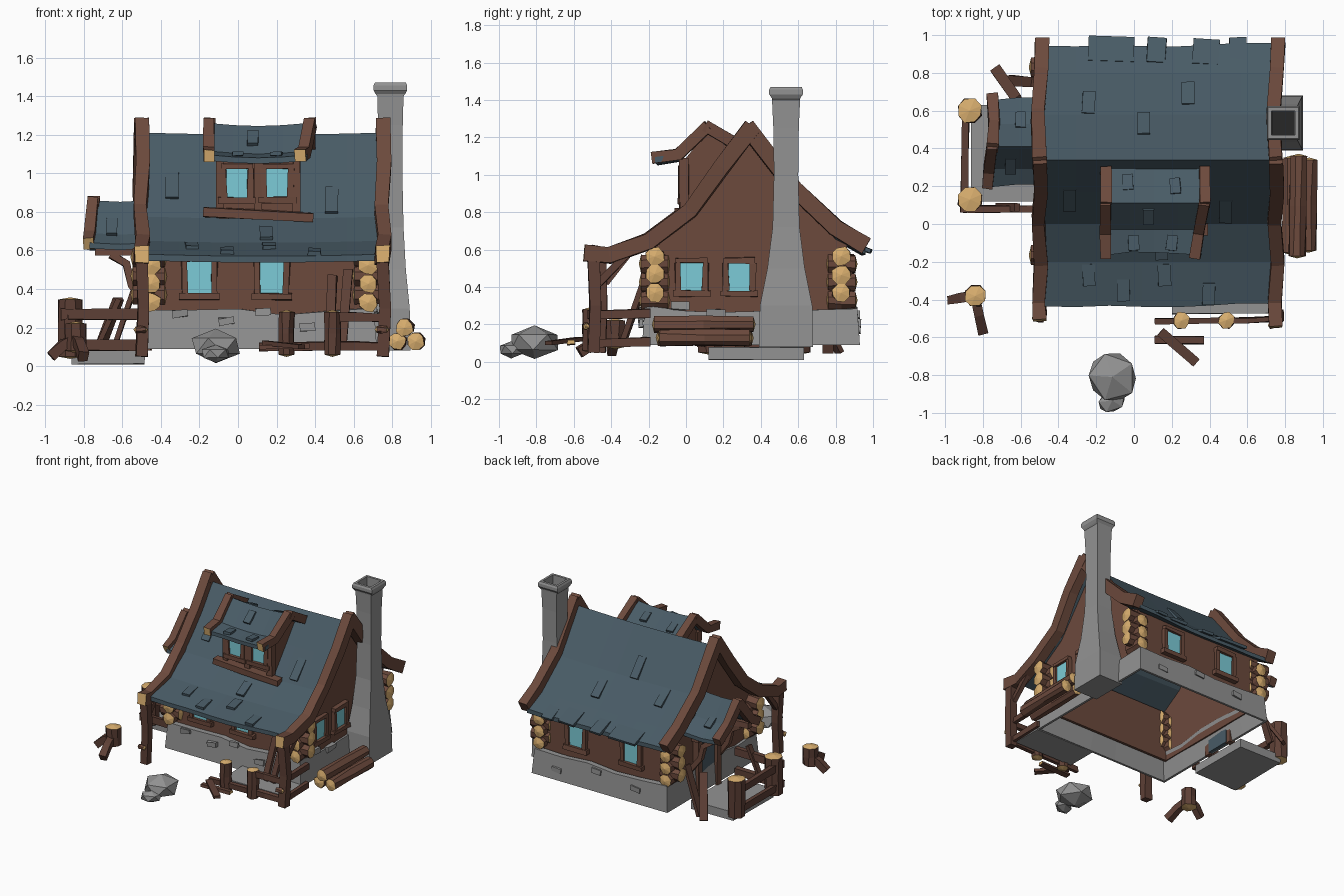
import bpy, bmesh, math, random
from mathutils import Vector as V

if "Cube" in bpy.data.objects:
    bpy.data.objects.remove(bpy.data.objects["Cube"])
random.seed(4)

def mat(name, c):
    m = bpy.data.materials.new(name)
    m.diffuse_color = (*c, 1)
    m.use_nodes = True
    m.node_tree.nodes["Principled BSDF"].inputs["Base Color"].default_value = m.diffuse_color
    return m
WOOD = mat("wood", (.15, .068, .046))
DARK = mat("dark_wood", (.11, .05, .036))
CUT = mat("cut_wood", (.70, .43, .16))
SLATE = mat("slate", (.066, .105, .132))
GLASS = mat("glass", (.20, .60, .68))
STONE = mat("stone", (.29, .29, .29))
SOOT = mat("soot", (.02, .02, .02))

def loft(name, rings, m, end=None, loop=False, bulge=0, ends=2):
    """Skin a list of rings; ends are n-gons, or pointed fans if bulge is set."""
    n, k = len(rings[0]), len(rings)
    vs = [tuple(p) for r in rings for p in r]
    fs = [(i*n+j, i*n+(j+1) % n, (i+1) % k*n+(j+1) % n, (i+1) % k*n+j)
          for i in range(k if loop else k-1) for j in range(n)]
    side = len(fs)
    if not loop:
        for i, nxt in ((0, 1), (k-1, k-2)):
            if bulge:
                c = sum((V(p) for p in rings[i]), V())/n
                c2 = sum((V(p) for p in rings[nxt]), V())/n
                vs.append(tuple(c+(c-c2).normalized()*bulge))
                fs += [(i*n+j, i*n+(j+1) % n, len(vs)-1) for j in range(n)]
            else:
                fs.append(tuple(range(i*n, i*n+n)))
    me = bpy.data.meshes.new(name)
    me.from_pydata(vs, [], fs)
    me.materials.append(m)
    me.materials.append(end or m)
    for p in me.polygons:
        p.material_index = int(p.index >= side and (ends == 2 or p.index == side))
    ob = bpy.data.objects.new(name, me)
    bpy.context.collection.objects.link(ob)
    bm = bmesh.new()
    bm.from_mesh(me)
    bmesh.ops.recalc_face_normals(bm, faces=bm.faces)
    bm.to_mesh(me)
    bm.free()
    return ob

def tube(name, path, w, h, m=WOOD, end=None, n=4, jit=.004, bulge=0, ends=2):
    """Bar with half sizes w (sideways) and h (up) swept along a path."""
    path = [V(p) for p in path]
    if len(path) == 2 and jit and n > 4:
        path.insert(1, (path[0]+path[1])/2)
    rings = []
    for i, p in enumerate(path):
        t = (path[min(i+1, len(path)-1)]-path[max(i-1, 0)]).normalized()
        s = t.cross(V((0, 0, 1)) if abs(t.z) < .95 else V((0, 1, 0))).normalized()
        u = s.cross(t)
        q = math.sqrt(2) if n == 4 else 1
        rings.append([p+s*(w*q*math.cos(a)+random.uniform(-jit, jit))+u*(h*q*math.sin(a)+random.uniform(-jit, jit))
                      for a in [(j+.5)*math.tau/n for j in range(n)]])
    return loft(name, rings, m, end, bulge=bulge, ends=ends)

def log(name, a, b, r, m=WOOD):
    return tube(name, [a, b], r, r, m, CUT, 8, .005, .012)

def window(name, o, u, out, w, h):
    """Pane with four frame bars; o centre, u along the wall, out away from it."""
    o, u, out, z = V(o), V(u), V(out), V((0, 0, 1))
    tube(name+"_pane", [o-u*w, o+u*w], .012, h, GLASS, jit=0)
    f = o+out*.012
    for s in (-1, 1):
        tube(name+"_jamb", [f+u*s*(w+.01)-z*h, f+u*s*(w+.014)+z*h], .016, .016)
    tube(name+"_head", [f-u*(w+.025)+z*(h+.012), f+u*(w+.025)+z*(h+.012)], .018, .015)
    tube(name+"_sill", [f-u*(w+.04)-z*(h+.015), f+u*(w+.04)-z*(h+.015)], .024, .017)

def roof(name, prof, x0, x1, nx, thick, sag):
    """Sagging slate sheet: profile in (y, z) lofted along x."""
    rings = []
    for i in range(nx+1):
        f = i/nx
        d = -sag*math.sin(math.pi*f)
        e = random.uniform(-.012, .012)
        top = [(x0+(x1-x0)*f, y+(e if j in (0, len(prof)-1) else 0), z+d) for j, (y, z) in enumerate(prof)]
        rings.append(top+[(x, y, z-thick) for x, y, z in reversed(top)])
    loft(name, rings, SLATE)

def tile(x, y, prof, l=.13, w=.033, lift=.0):
    """Loose slate lying on a roof profile, its lower edge kicked up a little."""
    def z(y):
        for (a, b), (c, d) in zip(prof, prof[1:]):
            if a <= y <= c:
                return b+(d-b)*(y-a)/(c-a)
        return prof[0][1]-.02 if y < prof[0][0] else prof[-1][1]-.02
    up = 1 if y > max(prof, key=lambda p: p[1])[0] else -1
    tube("loose_slate", [(x+random.uniform(-.006, .006), y+s*up*l/2, z(y+s*up*l/2)-.004+lift+.008*s) for s in (1, -1)], w, .01, SLATE, jit=.002)

# main roof and loose slates
MAIN = [(-.43, .58), (-.2, .65), (0, .775), (.17, .99), (.34, 1.21), (.58, .9), (.8, .69), (.95, .61)]
roof("main_roof", MAIN, -.48, .74, 7, .033, .01)
for x, y in [(-.24, .64), (.05, .53), (.29, .69), (-.34, .13), (.49, .07), (-.24, -.27), (.16, -.27), (.15, -.13), (-.06, -.35), (.4, -.37)]:
    tile(x, y, MAIN, .115)
for x, w, y in [(-.12, .12, .925), (.12, .05, .92), (.38, .07, .91), (.55, .045, .92)]:
    tile(x, y, MAIN, .13, w, -.004)

# gable walls, long walls, barge boards, eave posts
gable = [(-.17, .22)]+[(y, z-.02) for y, z in [(-.17, .665)]+MAIN[2:7]]+[(.86, .63), (.86, .22)]
for i, x in enumerate((-.45, .67)):
    loft("gable_wall", [[(x+d, y, z) for y, z in gable] for d in (0, .02)], WOOD)
    bx = (-.50, .75)[i]
    ye = (-.51, -.545)[i]
    tube("barge_front", [(bx+d, y, z) for d, y, z in [(0, ye, .582), (-.005, -.41, .57), (.008, -.2, .645), (-.008, .02, .81), (.008, .19, 1.04), (0, .355, 1.26)]], .036, .044, WOOD, CUT, ends=1)
    tube("barge_back", [(bx+d, y, z) for d, y, z in [(0, .32, 1.26), (-.01, .58, .925), (.008, .8, .715), (.012, .965, .62)]], .036, .044)
    tube("eave_post", [(bx, ye+.05, .05), (bx+.01, ye+.06, .3), (bx, ye+.05, .56)], .03, .03, DARK)
    tube("eave_brace", [(bx, ye+.08, .42), (bx, -.3, .59)], .016, .018, DARK)
    log("post_peg", (bx-.03, ye+.01, .19), (bx+.02, ye+.01, .19), .018)
for y, n in ((-.17, "front_wall"), (.84, "back_wall")):
    loft(n, [[(x, y, .22), (x, y+.02, .22), (x, y+.02, .62), (x, y, .62)] for x in (-.45, .69)], WOOD)

# stone foundation ring with a few proud stones
rings = []
cs = [(-.485, -.235), (.72, -.235), (.72, .93), (-.485, .93)]
c = V((.12, .35))
for i in range(4):
    a, b = V(cs[i]), V(cs[(i+1) % 4])
    for k in range(5):
        p = a.lerp(b, k/5)
        z = .285+random.uniform(-.02, .025)
        rings.append([(*p, .09), (*(c+(p-c)*.975), z), (*(c+(p-c)*.9), z), (*(c+(p-c)*.97), .09)])
loft("foundation", rings, STONE, loop=True)
for x, y, z in [(-.3, -.235, .27), (-.06, -.24, .23), (.13, -.235, .28), (.36, -.24, .2), (-.2, .92, .2), (.15, .92, .25), (.5, .92, .17)]:
    tube("proud_stone", [(x-.04, y, z), (x+.04, y, z+.006)], .012, .018, STONE, jit=.006)
for y, z in [(-.03, .3), (.16, .26)]:
    tube("proud_stone", [(.705, y-.05, z), (.705, y+.05, z)], .02, .02, STONE, jit=.006)

# crossed log ends at the four corners
for cx, sx in ((-.45, -1), (.675, 1)):
    for cy, sy in ((-.165, -1), (.83, 1)):
        for k in range(3):
            log("corner_log_side", (cx-sx*.07, cy, .37+k*.097), (cx+sx*.095, cy, .37+k*.097), .052)
            log("corner_log_front", (cx, cy-sy*.07, .33+k*.097), (cx, cy+sy*.075, .33+k*.097), .05)

# house windows
for x in (-.2, .175):
    window("front_window", (x, -.175, .46), (1, 0, 0), (0, -1, 0), .065, .085)
for x in (-.13, .36):
    window("back_window", (x, .865, .46), (1, 0, 0), (0, 1, 0), .065, .085)
for y in (.03, .285):
    window("side_window", (.695, y, .455), (0, 1, 0), (1, 0, 0), .06, .075)

# dormer
DORM = [(-.16, 1.095), (-.03, 1.115), (.11, 1.26), (.3, 1.14)]
roof("dormer_roof", DORM, -.15, .36, 4, .03, .015)
body = [(0, .74), (0, 1.09), (.11, 1.225), (.3, 1.1)]
loft("dormer_walls", [[(x, y, z) for y, z in body] for x in (-.1, .31)], WOOD)
for x in (-.15, .36):
    s = .015 if x > 0 else 0
    tube("dormer_barge_front", [(x-s*2.5, -.18, 1.09), (x-s, -.04, 1.11), (x+s, .12, 1.262)], .029, .032, WOOD, CUT, ends=1)
    tube("dormer_barge_back", [(x+s, .1, 1.262), (x+s, .29, 1.15)], .029, .032)
for x in (-.095, .105, .305):
    tube("dormer_post", [(x, -.01, .8), (x, -.01, 1.09)], .02, .025)
tube("dormer_base_beam", [(-.18, -.03, .80), (.1, -.035, .785), (.39, -.03, .77)], .03, .024)
for x in (-.005, .205):
    window("dormer_window", (x, -.01, .95), (1, 0, 0), (0, -1, 0), .058, .075)
for x, y in [(-.03, .22), (.22, .2), (.08, .04), (0, -.1), (.2, -.1)]:
    tile(x, y, DORM, .08, .028)

# chimney with hollow cap
prof = [(.08, .145, .105), (.3, .14, .1), (.5, .1, .08), (.72, .072, .068), (1.0, .065, .062), (1.25, .068, .064), (1.40, .075, .068),
        (1.41, .076, .076), (1.43, .09, .087), (1.455, .09, .087), (1.47, .083, .08), (1.47, .064, .062), (1.38, .062, .06)]
loft("chimney", [[(.79+sx*w, .535+sy*h, z) for sx, sy in ((-1, -1), (1, -1), (1, 1), (-1, 1))] for z, h, w in prof], STONE)
tube("chimney_soot", [(.79, .535, 1.381), (.79, .535, 1.39)], .061, .063, SOOT, jit=0)

# firewood beside the house
for x, z, y0, y1 in [(.825, .13, -.15, .35), (.92, .13, -.14, .34), (.865, .2, -.17, .36)]:
    log("firewood", (x, y0, z), (x+.005, y1, z), .046)

# left entrance: slab, door, small roof, railings
tube("entrance_slab", [(-.67, .12, .045), (-.67, .63, .045)], .19, .035, STONE)
tube("door", [(-.46, .41, .09), (-.46, .41, .5)], .015, .1, SLATE)
for y in (.29, .53):
    tube("door_post", [(-.475, y, .08), (-.475, y, .55)], .025, .025)
tube("door_lintel", [(-.48, .25, .55), (-.48, .57, .55)], .028, .028)
PORCH = [(.2, .64), (.29, .69), (.41, .86), (.53, .71), (.66, .63)]
roof("porch_roof", PORCH, -.77, -.45, 2, .03, .008)
for x, y in [(-.6, .55), (-.65, .31)]:
    tile(x, y, PORCH, .08, .028)
tube("porch_barge_front", [(-.775, .2, .635), (-.765, .29, .68), (-.75, .42, .86)], .03, .032, WOOD, CUT, ends=1)
tube("porch_barge_back", [(-.75, .4, .86), (-.74, .53, .71), (-.75, .68, .635)], .03, .032)
for y in (.25, .6):
    tube("porch_beam", [(-.74, y, .6), (-.45, y, .59)], .022, .022)
    tube("porch_brace", [(-.66, y, .58), (-.58, y, .53), (-.55, y, .42), (-.46, y, .3)], .02, .02)
for y in (.13, .6):
    log("entrance_post", (-.87, y, .05), (-.87, y, .345), .066, DARK)
for z in (.27, .11):
    tube("entrance_rail_side", [(-.90, .06, z), (-.89, .6, z-.01)], .018, .028, DARK)
    tube("entrance_rail_front", [(-.88, .08, z), (-.5, .08, z)], .018, .028, DARK)
for a, b in [((-.73, .82, .05), (-.62, .66, .35)), ((-.66, .76, .05), (-.53, .75, .42))]:
    tube("leaning_plank", [a, b], .028, .013, DARK)
tube("rail_diagonal", [(-.72, .09, .12), (-.62, .09, .35)], .02, .015, DARK)

# front corner deck: slab, short posts, rails, leaning boards
tube("deck_slab", [(.2, -.35, .105), (.73, -.35, .1)], .125, .018, STONE)
for x in (.25, .49):
    log("deck_post", (x, -.51, .06), (x, -.51, .28), .044, DARK)
for x0, z in ((.46, .25), (.11, .1)):
    tube("deck_rail", [(x0, -.515, z), (.6, -.51, z+.006), (.76, -.5, z)], .014, .022, DARK)
for z in (.25, .1):
    tube("deck_side_rail", [(.75, -.5, z), (.75, -.19, z+.01)], .014, .024, DARK)
for x, d, t in ((.475, .015, .47), (.54, .03, .5)):
    tube("leaning_board", [(x, -.33, .12), (x+d, -.2, t)], .024, .013, DARK)

# loose planks, stump, boulder
tube("ground_plank", [(.11, -.615, .10), (.37, -.615, .105)], .02, .011, DARK, CUT)
tube("ground_plank", [(.14, -.57, .12), (.33, -.735, .1)], .024, .011, DARK)
log("stump", (-.84, -.38, .08), (-.84, -.38, .22), .058, DARK)
for e in [(-.97, -.4, .05), (-.8, -.57, .05)]:
    tube("stump_root", [(-.84, -.38, .14), ((-.84+e[0])/2, (-.38+e[1])/2, .11), e], .024, .028, DARK)
for ctr, s in [((-.115, -.81, .105), (.13, .14, .085)), ((-.115, -.935, .065), (.08, .06, .045))]:
    bpy.ops.mesh.primitive_ico_sphere_add(subdivisions=1, radius=1, location=ctr, rotation=(0, 0, .6))
    ob = bpy.context.object
    ob.name = "boulder"
    ob.scale = s
    for v in ob.data.vertices:
        v.co *= random.uniform(1.0, 1.12)
    ob.data.materials.append(STONE)
